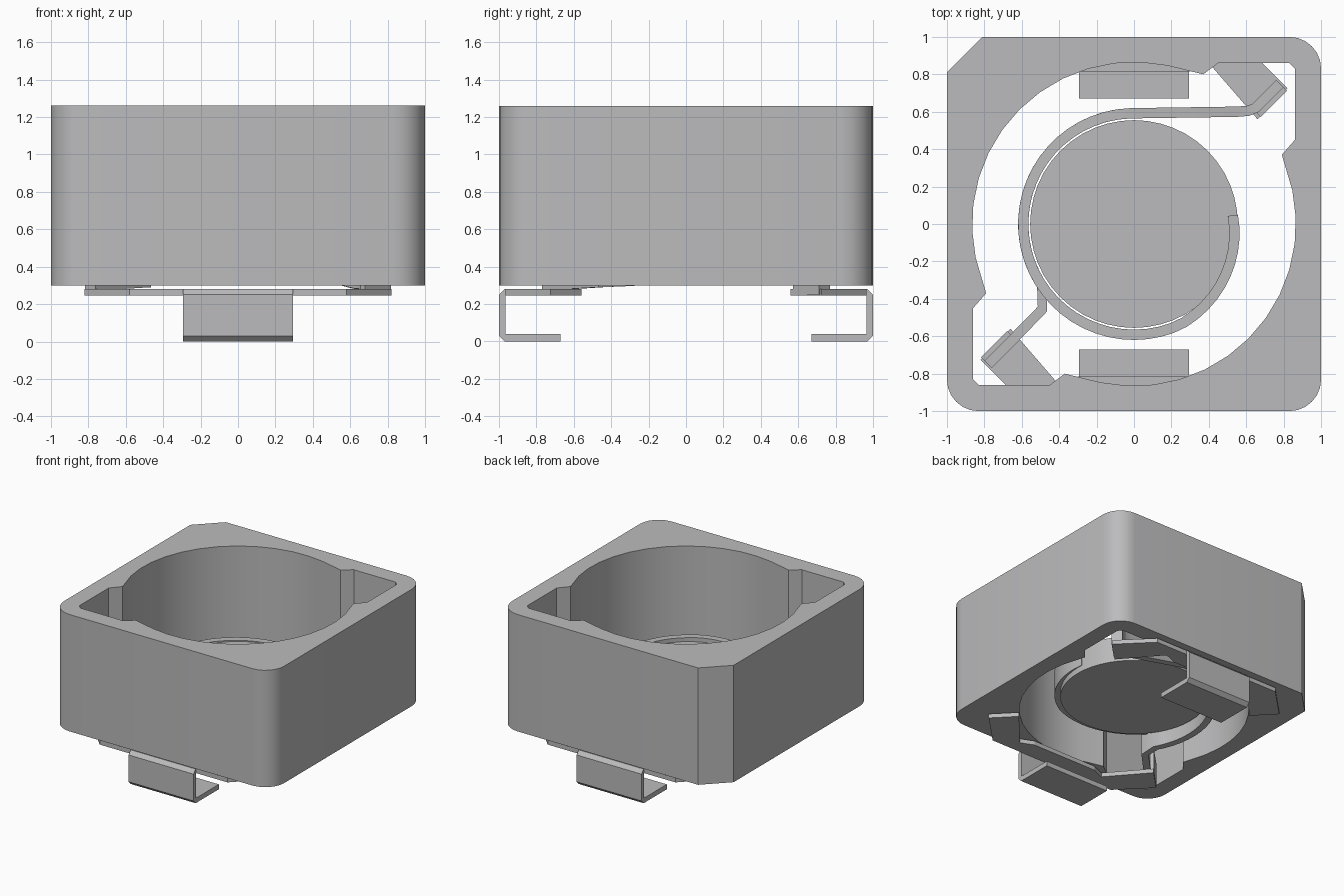
import bpy, bmesh
from math import sin, cos, radians, pi
from mathutils import Vector

cube = bpy.data.objects.get("Cube")
if cube:
    bpy.data.objects.remove(cube)

grey = bpy.data.materials.new("plain grey")
grey.use_nodes = True
GREY = (0.5, 0.5, 0.51, 1)
grey.diffuse_color = GREY
grey.node_tree.nodes["Principled BSDF"].inputs["Base Color"].default_value = GREY


def finish(name, bm, smooth=True):
    bmesh.ops.recalc_face_normals(bm, faces=bm.faces)
    me = bpy.data.meshes.new(name)
    bm.to_mesh(me)
    bm.free()
    me.materials.append(grey)
    ob = bpy.data.objects.new(name, me)
    bpy.context.collection.objects.link(ob)
    if smooth:
        bpy.ops.object.select_all(action='DESELECT')
        ob.select_set(True)
        bpy.context.view_layer.objects.active = ob
        bpy.ops.object.shade_smooth_by_angle(angle=radians(35))
    return ob


def arc(r, a0, a1, n, cx=0, cy=0):
    angles = [radians(a0 + (a1 - a0) * i / n) for i in range(n + 1)]
    return [(cx + r * cos(a), cy + r * sin(a)) for a in angles]


def extrude(name, loops, z0, z1, smooth=True, place=lambda x, y, z: (x, y, z)):
    """Fill the outline loops (later loops are holes) and extrude from z0 to z1."""
    bm = bmesh.new()
    for loop in loops:
        vs = [bm.verts.new((x, y, z0)) for x, y in loop]
        for a, b in zip(vs, vs[1:] + vs[:1]):
            bm.edges.new((a, b))
    bmesh.ops.triangle_fill(bm, edges=bm.edges[:], use_beauty=True)
    ext = bmesh.ops.extrude_face_region(bm, geom=bm.faces[:], use_keep_orig=True)
    for v in ext["geom"]:
        if isinstance(v, bmesh.types.BMVert):
            v.co.z = z1
    for v in bm.verts:
        v.co = place(*v.co)
    return finish(name, bm, smooth)


def ribbon(name, path, width, height):
    """Sweep an upright rectangle along a path of bottom centre points."""
    bm = bmesh.new()
    pts = [Vector(p) for p in path]
    rings = []
    for i, p in enumerate(pts):
        t = pts[min(i + 1, len(pts) - 1)] - pts[max(i - 1, 0)]
        side = Vector((-t.y, t.x, 0)).normalized() * width / 2
        up = Vector((0, 0, height))
        rings.append([bm.verts.new(c) for c in (p - side, p + side, p + side + up, p - side + up)])
    for a, b in zip(rings, rings[1:]):
        for k in range(4):
            bm.faces.new((a[k], a[(k + 1) % 4], b[(k + 1) % 4], b[k]))
    bm.faces.new(rings[0])
    bm.faces.new(rings[-1])
    return finish(name, bm)


def half_turn(pts):
    return [(-x, -y) for x, y in pts]


# Square shell: three rounded corners, one chamfer, round bore with two corner pockets
R = 0.17
C = 1 - R
outline = (arc(R, 0, 90, 6, C, C) + [(-0.81, 1), (-1, 0.81)]
           + arc(R, 180, 270, 6, -C, -C) + arc(R, 270, 360, 6, C, -C))
pocket = [(0.79, 0.37), (0.86, 0.45), (0.86, 0.83), (0.83, 0.86), (0.45, 0.86), (0.37, 0.80)]
half_bore = pocket + arc(0.865, 78, 192, 12)
extrude("shell", [outline, half_bore + half_turn(half_bore)], 0.30, 1.26)

# Round core
extrude("core", [arc(0.555, 0, 352.5, 47)], 0.41, 0.62)

# Winding with a lead out to each pocket
def spiral(a0, a1, z0, z1, n, r0=0.592, r1=0.592):
    flat = [(radians(a0 + (a1 - a0) * i / n), i / n) for i in range(n + 1)]
    return [((r0 + (r1 - r0) * t) * cos(a), (r0 + (r1 - r0) * t) * sin(a), z0 + (z1 - z0) * t)
            for a, t in flat]

lead_back = [(0.78, 0.75, 0.28), (0.65, 0.62, 0.28), (0.61, 0.605, 0.285), (0.55, 0.6, 0.30)]
turn = spiral(92, 290, 0.42, 0.45, 30) + spiral(297, 365, 0.45, 0.46, 10, 0.59, 0.53)
ribbon("winding", lead_back + turn, 0.055, 0.2)
lead_front = [(-0.49, -0.455, 0.29), (-0.65, -0.62, 0.28), (-0.78, -0.75, 0.28)]
ribbon("front_lead", spiral(100, 214, 0.36, 0.295, 18) + lead_front, 0.055, 0.2)

# Terminal clips: C-shaped foot, plus a plate with an angled wing at each end
foot = [(-0.67, 0), (-0.97, 0), (-1, 0.03), (-1, 0.25), (-0.97, 0.28), (-0.815, 0.28),
        (-0.815, 0.245), (-0.965, 0.245), (-0.965, 0.04), (-0.67, 0.04)]
wing = [(0.295, -0.965), (0.58, -0.965), (0.82, -0.725), (0.66, -0.56), (0.40, -0.86), (0.295, -0.815)]
for side, s in (("front", 1), ("back", -1)):
    extrude(side + "_terminal", [foot], -0.295, 0.295, False,
            lambda y, z, x: (s * x, s * y, z))
    for end, m in (("left", 1), ("right", -1)):
        extrude(f"{side}_{end}_wing", [[(s * m * x, s * y) for x, y in wing]], 0.245, 0.28, False)
    # Upright tab that holds the lead
    ribbon(side + "_lead_tab", [(-s * 0.66, -s * 0.59, 0.25), (-s * 0.80, -s * 0.73, 0.25)], 0.05, 0.2)
